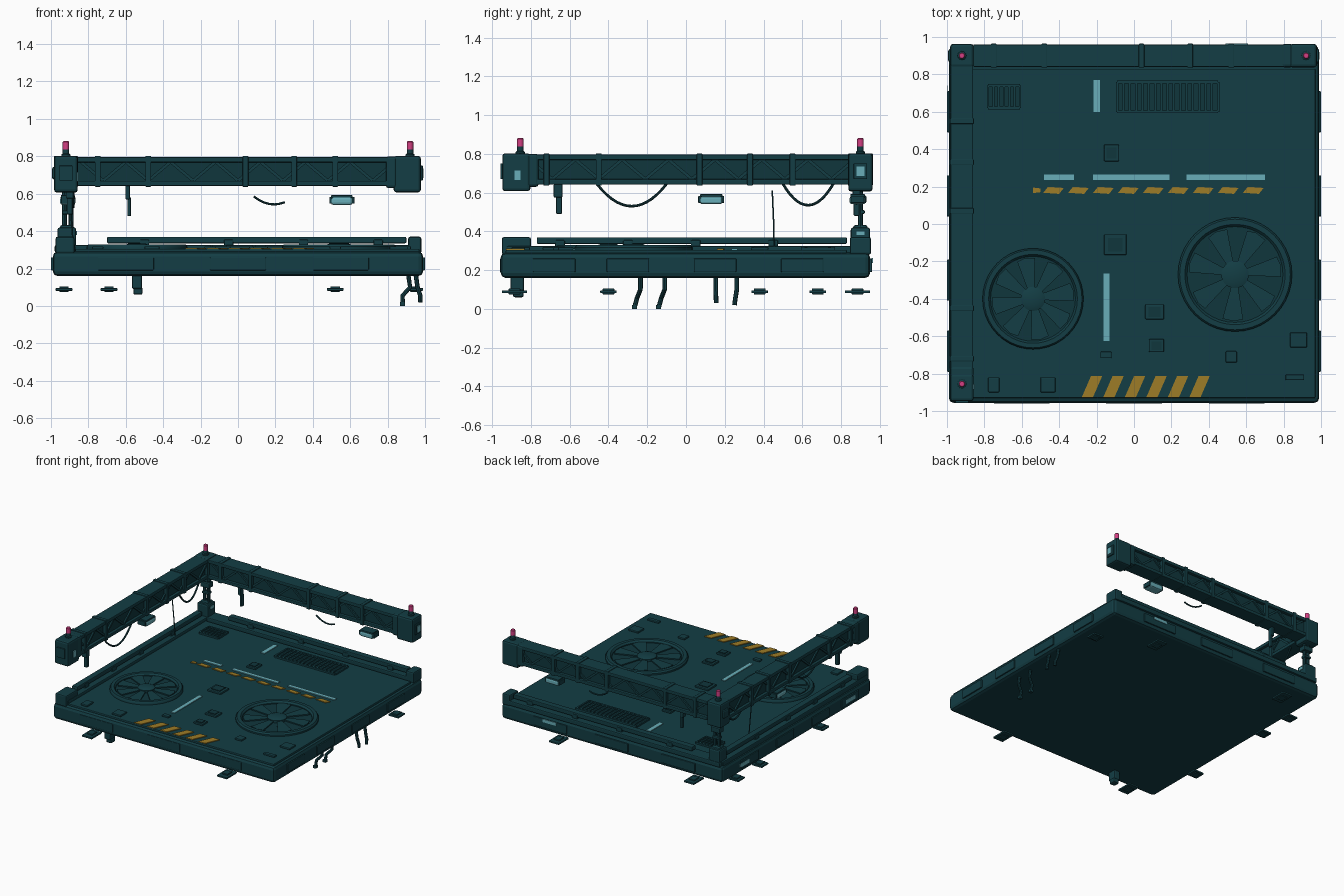
import bpy, bmesh, math
from mathutils import Matrix, Vector


def material(name, rgb):
    m = bpy.data.materials.new(name)
    m.diffuse_color = (*rgb, 1)
    return m


TEAL = material("dark teal", (0.0065, 0.047, 0.058))
DEEP = material("deep teal", (0.005, 0.037, 0.046))
LIGHT = material("pale blue", (0.14, 0.42, 0.48))
YELLOW = material("ochre yellow", (0.34, 0.20, 0.02))
PINK = material("signal pink", (0.66, 0.05, 0.23))


def finish(name, bm, mat, bevel=0, loc=(0, 0, 0), rot=0, smooth=False):
    bmesh.ops.recalc_face_normals(bm, faces=bm.faces[:])
    me = bpy.data.meshes.new(name)
    bm.to_mesh(me)
    bm.free()
    ob = bpy.data.objects.new(name, me)
    bpy.context.collection.objects.link(ob)
    me.materials.append(mat)
    ob.location, ob.rotation_euler = loc, (0, 0, rot)
    if bevel:
        mod = ob.modifiers.new("bevel", 'BEVEL')
        mod.width, mod.segments = bevel, 2
    if smooth:
        bpy.ops.object.select_all(action='DESELECT')
        ob.select_set(True)
        bpy.context.view_layer.objects.active = ob
        bpy.ops.object.shade_smooth_by_angle(angle=math.radians(35))
    return ob


def boxes(name, items, mat=TEAL, bevel=0, loc=(0, 0, 0), rot=0):
    """items: (cx, cy, cz, sx, sy, sz[, tilt about y])"""
    bm = bmesh.new()
    for b in items:
        tilt = b[6] if len(b) > 6 else 0
        m = Matrix.Translation(b[:3]) @ Matrix.Rotation(tilt, 4, 'Y') @ Matrix.Diagonal((*b[3:6], 1))
        bmesh.ops.create_cube(bm, size=1, matrix=m)
    return finish(name, bm, mat, bevel, loc, rot)


def prisms(name, polys, z0, z1, mat=TEAL, bevel=0):
    bm = bmesh.new()
    for pts in polys:
        f = bm.faces.new([bm.verts.new((x, y, z0)) for x, y in pts])
        r = bmesh.ops.extrude_face_region(bm, geom=[f])
        vs = [v for v in r["geom"] if isinstance(v, bmesh.types.BMVert)]
        bmesh.ops.translate(bm, vec=(0, 0, z1 - z0), verts=vs)
    return finish(name, bm, mat, bevel)


def lathe(name, profile, loc, mat=TEAL, n=40):
    """profile of (radius, z) spun around z"""
    bm = bmesh.new()
    vs = [bm.verts.new((r, 0, z)) for r, z in profile]
    es = [bm.edges.new(p) for p in zip(vs, vs[1:])]
    bmesh.ops.spin(bm, geom=vs + es, cent=(0, 0, 0), axis=(0, 0, 1), angle=2 * math.pi, steps=n)
    bmesh.ops.remove_doubles(bm, verts=bm.verts[:], dist=1e-5)
    return finish(name, bm, mat, 0, loc, 0, True)


def tube(name, pts, r, mat=TEAL, bevel_res=2):
    cu = bpy.data.curves.new(name, 'CURVE')
    cu.dimensions, cu.bevel_depth, cu.bevel_resolution, cu.use_fill_caps = '3D', r, bevel_res, True
    s = cu.splines.new('POLY')
    s.points.add(len(pts) - 1)
    for p, q in zip(s.points, pts):
        p.co = (*q, 1)
    tmp = bpy.data.objects.new(name + "_curve", cu)
    bpy.context.collection.objects.link(tmp)
    bpy.context.view_layer.update()
    bm = bmesh.new()
    bm.from_mesh(tmp.evaluated_get(bpy.context.evaluated_depsgraph_get()).to_mesh())
    bpy.data.objects.remove(tmp)
    return finish(name, bm, mat, smooth=True)


def sag(a, b, drop, n=14):
    a, b = Vector(a), Vector(b)
    return [a.lerp(b, i / n) - Vector((0, 0, drop * 4 * (i / n) * (1 - i / n))) for i in range(n + 1)]


# Platform slab, deck plate, side panels
boxes("platform_slab", [(0, -0.003, 0.225, 1.98, 1.906, 0.13)], bevel=0.025)
DECK = 0.305
boxes("deck_plate", [(0.05, -0.05, 0.295, 1.84, 1.76, 0.02)], bevel=0.006)
boxes("side_panels",
      [(s * 0.992, y, 0.225, 0.016, 0.22, 0.07) for s in (-1, 1) for y in (-0.68, -0.3, 0.15, 0.6)]
      + [(x, s * 0.952, 0.225, 0.3, 0.016, 0.07) for s in (-1, 1) for x in (-0.6, 0.0, 0.55)], bevel=0.005)

# Raised rims and guard rails along the back and left edges
boxes("rim_walls", [(0, 0.9, 0.305, 1.94, 0.11, 0.04), (-0.925, 0, 0.305, 0.11, 1.85, 0.04)], bevel=0.008)
boxes("guard_rails", [(0.1, 0.9, 0.352, 1.6, 0.05, 0.034), (-0.925, 0.03, 0.352, 0.05, 1.6, 0.034)]
      + [(x, 0.9, 0.33, 0.05, 0.06, 0.05) for x in (-0.5, -0.05, 0.35, 0.75)]
      + [(-0.925, y, 0.33, 0.06, 0.05, 0.05) for y in (-0.65, -0.3, 0.05, 0.45)], bevel=0.006)
boxes("rim_end_blocks", [(0.945, 0.9, 0.325, 0.07, 0.11, 0.09), (-0.925, -0.875, 0.325, 0.1, 0.15, 0.09)], bevel=0.01)
boxes("side_lights", [(0.55, 0.961, 0.25, 0.12, 0.006, 0.025), (-1.0 + 0.001, 0.68, 0.225, 0.004, 0.12, 0.03),
                      (-1.0 + 0.001, -0.68, 0.225, 0.004, 0.12, 0.03)], LIGHT)


# Deck fans: ring, well, hub, blades
def fan(name, x, y, r, n):
    lathe(name + "_ring", [(r, 0), (r, 0.012), (r * 0.97, 0.024), (r * 0.88, 0.024), (r * 0.84, 0.01), (r * 0.84, 0)], (x, y, DECK))
    lathe(name + "_well", [(0, 0.002), (r * 0.85, 0.002)], (x, y, DECK), DEEP)
    lathe(name + "_hub", [(0, 0.03), (r * 0.15, 0.03), (r * 0.24, 0.02), (r * 0.24, 0)], (x, y, DECK), n=24)
    polys = []
    for i in range(n):
        a = 2 * math.pi * i / n + 0.2
        c, s = math.cos(a), math.sin(a)
        pts = [(r * 0.2, -0.018), (r * 0.78, -r * 0.2), (r * 0.82, 0), (r * 0.78, r * 0.16), (r * 0.2, 0.018)]
        polys.append([(x + u * c - v * s, y + u * s + v * c) for u, v in pts])
    prisms(name + "_blades", polys, DECK + 0.005, DECK + 0.014)


fan("left_fan", -0.54, -0.40, 0.27, 8)
fan("right_fan", 0.54, -0.27, 0.305, 7)


# Vent grilles
def grille(name, x0, x1, y0, y1, n):
    cx, cy, w, h = (x0 + x1) / 2, (y0 + y1) / 2, x1 - x0, y1 - y0
    boxes(name + "_bed", [(cx, cy, DECK + 0.001, w, h, 0.006)], DEEP)
    boxes(name + "_frame", [(cx, y, DECK + 0.006, w, 0.015, 0.016) for y in (y0, y1)]
          + [(x0 + w * i / n, cy, DECK + 0.006, w / n * 0.4, h, 0.014) for i in range(n + 1)])


grille("large_vent", -0.09, 0.45, 0.6, 0.76, 16)
grille("small_vent", -0.78, -0.61, 0.62, 0.74, 6)

# Small hatches and boxes on the deck
hatches = [(-0.1, -0.11, 0.12, 0.11), (-0.12, 0.38, 0.08, 0.09), (0.11, -0.47, 0.1, 0.08), (0.12, -0.65, 0.08, 0.07),
           (-0.15, -0.7, 0.06, 0.035), (0.52, -0.71, 0.06, 0.06), (0.88, -0.62, 0.09, 0.08), (0.86, -0.82, 0.1, 0.03),
           (-0.46, -0.86, 0.08, 0.08), (-0.75, -0.86, 0.06, 0.08)]
boxes("deck_hatches", [(x, y, DECK + 0.006, w, h, 0.016) for x, y, w, h in hatches], bevel=0.005)
boxes("hatch_lids", [(x, y, DECK + 0.016, w * 0.65, h * 0.65, 0.008) for x, y, w, h in hatches[:4]], DEEP)

# Painted deck markings
zp = DECK + 0.002
boxes("pale_stripes", [(-0.2, 0.685, zp, 0.035, 0.17, 0.008), (-0.147, -0.445, zp, 0.032, 0.36, 0.008),
                       (-0.4, 0.25, zp, 0.16, 0.03, 0.008), (-0.015, 0.25, zp, 0.41, 0.03, 0.008),
                       (0.49, 0.25, zp, 0.42, 0.03, 0.008)], LIGHT)
dash = [(-0.055, -0.013), (0.03, -0.019), (0.055, 0.013), (-0.03, 0.019)]
prisms("yellow_dashes", [[(-0.43 + 0.1335 * i + u, 0.18 + v) for u, v in dash] for i in range(9)]
       + [[(-0.54, 0.165), (-0.5, 0.17), (-0.5, 0.19), (-0.54, 0.195)]], DECK, DECK + 0.006, YELLOW)
slant = [(-0.055, -0.06), (0.005, -0.06), (0.055, 0.055), (-0.005, 0.055)]
prisms("hazard_bars", [[(-0.225 + 0.115 * i + u, -0.868 + v) for u, v in slant] for i in range(6)],
       DECK, DECK + 0.006, YELLOW)


# Overhead truss beams (built along local x, then turned)
def beam(name, loc, rot, end):
    put = dict(loc=loc, rot=rot)
    boxes(name + "_flanges", [(0, 0, z, 1.72, 0.12, 0.028) for z in (0.782, 0.655)], bevel=0.006, **put)
    boxes(name + "_web", [(0, 0, 0.72, 1.72, 0.075, 0.13)], DEEP, **put)
    n = 14
    step = 1.68 / n
    boxes(name + "_braces", [(-0.84 + step * (i + 0.5), s * 0.042, 0.72, 0.155, 0.014, 0.016, 0.7 * (-1) ** i)
                             for i in range(n) for s in (-1, 1)], **put)
    boxes(name + "_collars", [(x, 0, 0.719, 0.03, 0.128, 0.165) for x in (-0.75, -0.48, 0.04, 0.3, 0.52)], bevel=0.004, **put)
    boxes(name + "_end_cap", [(end * 0.905, 0, 0.705, 0.145, 0.125, 0.195), (end * 0.82, 0, 0.715, 0.06, 0.125, 0.17)],
          bevel=0.014, **put)
    boxes(name + "_end_plate", [(end * 0.982, 0, 0.71, 0.012, 0.07, 0.08)], bevel=0.003, **put)


beam("back_beam", (0.0, 0.9, 0), 0, 1)
beam("left_beam", (-0.92, 0.03, 0), math.pi / 2, -1)
boxes("beam_corner_block", [(-0.92, 0.9, 0.703, 0.125, 0.125, 0.195), (-0.92, 0.9, 0.71, 0.15, 0.07, 0.07)], bevel=0.014)
boxes("beam_lights", [(-0.861 + 0.006, -0.87, 0.69, 0.006, 0.03, 0.05), (0.99, 0.9, 0.71, 0.005, 0.04, 0.05)], LIGHT)

# Corner post
boxes("post_base", [(-0.915, 0.9, 0.35, 0.1, 0.1, 0.14), (-0.915, 0.9, 0.41, 0.075, 0.075, 0.045)], bevel=0.012)
for i, dx in enumerate((-0.018, 0.018)):
    tube(f"post_rod_{i}", [(-0.91 + dx, 0.9, 0.4), (-0.91 + dx, 0.9, 0.62)], 0.013)
boxes("post_clamp", [(-0.91, 0.9, 0.565, 0.08, 0.06, 0.04), (-0.91, 0.9, 0.5, 0.06, 0.045, 0.02)], bevel=0.006)
boxes("post_light", [(-0.863, 0.9, 0.39, 0.005, 0.04, 0.02)], LIGHT)

# Signal lamps on the beam corners
for i, (x, y) in enumerate([(-0.92, 0.9), (0.92, 0.9), (-0.92, -0.855)]):
    lathe(f"signal_stem_{i}", [(0.024, 0.79), (0.024, 0.81), (0.017, 0.815), (0.017, 0.837), (0, 0.837)], (x, y, 0), n=12)
    lathe(f"signal_lamp_{i}", [(0.017, 0.836), (0.017, 0.876), (0.013, 0.881), (0, 0.881)], (x, y, 0), PINK, 12)

# Floating work lights below the beams
for name, loc, rot in (("back_work_light", (0.555, 0.885, 0.565), 0), ("left_work_light", (-0.91, 0.13, 0.565), math.pi / 2)):
    boxes(name + "_lens", [(0, 0, -0.004, 0.115, 0.082, 0.042)], LIGHT, 0.012, loc, rot)
    boxes(name + "_housing", [(0, 0, 0.02, 0.115, 0.075, 0.014)]
          + [(s * 0.06, 0, 0, 0.014, 0.07, 0.036) for s in (-1, 1)], TEAL, 0.003, loc, rot)

# Hanging cables and hooks
tube("long_cable", sag((-0.88, -0.46, 0.645), (-0.88, -0.1, 0.645), 0.115), 0.007)
tube("short_cable", sag((-0.88, 0.5, 0.645), (-0.88, 0.76, 0.645), 0.11), 0.007)
tube("back_cable", sag((0.085, 0.88, 0.585), (0.25, 0.88, 0.555), 0.025, 6), 0.006)
tube("loose_strand", [(-0.9, 0.445, 0.61), (-0.89, 0.452, 0.45), (-0.88, 0.455, 0.31)], 0.004)
boxes("hanging_hooks", [(-0.59, 0.88, 0.61, 0.025, 0.04, 0.08), (-0.582, 0.88, 0.53, 0.02, 0.03, 0.1),
                        (-0.9, -0.66, 0.61, 0.04, 0.045, 0.07), (-0.9, -0.655, 0.54, 0.03, 0.03, 0.1)], bevel=0.005)

# Drooping hoses below the right side, and front under-box
for i, (y0, y1, x0, x1, z) in enumerate([(-0.235, -0.265, 0.91, 0.88, 0.01), (-0.11, -0.14, 0.91, 0.88, 0.01),
                                         (0.153, 0.156, 0.95, 0.975, 0.03), (0.262, 0.25, 0.95, 0.975, 0.02)]):
    tube(f"hose_{i}", [(x0, y0, 0.17), (x0 + 0.01, y0, 0.1), (x1, y0 * 0.4 + y1 * 0.6, 0.055), (x1, y1, z)], 0.012)
boxes("hose_tips", [(0.88, y, 0.01, 0.026, 0.026, 0.02) for y in (-0.266, -0.141)])
boxes("under_box", [(-0.54, -0.87, 0.13, 0.055, 0.07, 0.08), (-0.535, -0.865, 0.08, 0.05, 0.055, 0.04)], bevel=0.01)

# Hover pads around the edge
pads = [(x, s * 0.885, 0) for s in (-1, 1) for x in (-0.69, 0.52)]
pads += [(-0.93, y, 1) for y in (-0.4, 0.38, 0.68)] + [(0.945, 0.68, 1)]
boxes("hover_pads", [(x, y, 0.088, 0.09, 0.13 - 0.045 * side, 0.014) for x, y, side in pads]
      + [(x, y, 0.09, 0.05, 0.06, 0.03) for x, y, side in pads], bevel=0.003)
